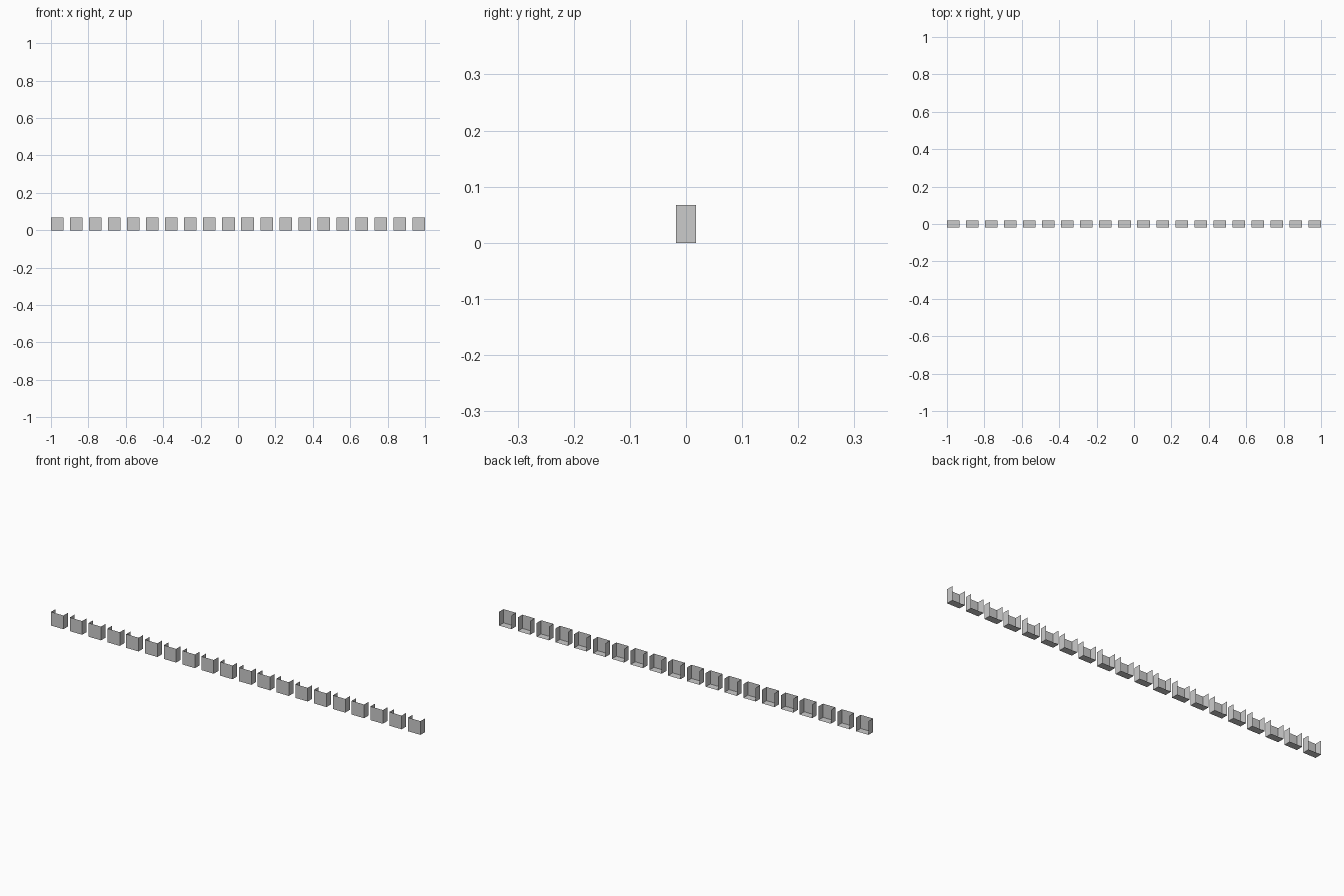
import bpy, bmesh
from mathutils import Matrix, Vector

if "Cube" in bpy.data.objects:
    bpy.data.objects.remove(bpy.data.objects["Cube"])

COUNT = 20
WIDTH, DEPTH, HEIGHT = 0.067, 0.035, 0.067
PITCH = (2.0 - WIDTH) / (COUNT - 1)

# one thin-walled bin: floor, front and two sides, open at top and back
bm = bmesh.new()
bmesh.ops.create_cube(bm, size=1.0, matrix=Matrix.Translation((0, 0, HEIGHT / 2))
                      @ Matrix.Diagonal((WIDTH, DEPTH, HEIGHT, 1)))
bm.normal_update()
open_sides = [f for f in bm.faces if f.normal.z > 0.5 or f.normal.y > 0.5]
bmesh.ops.delete(bm, geom=open_sides, context='FACES')
mesh = bpy.data.meshes.new("open_bin")
bm.to_mesh(mesh)
bm.free()

# evenly spaced row of identical bins
for i in range(COUNT):
    bin_obj = bpy.data.objects.new(f"open_bin_{i + 1:02d}", mesh)
    bin_obj.location = Vector((-1 + WIDTH / 2 + i * PITCH, 0, 0))
    bpy.context.collection.objects.link(bin_obj)
